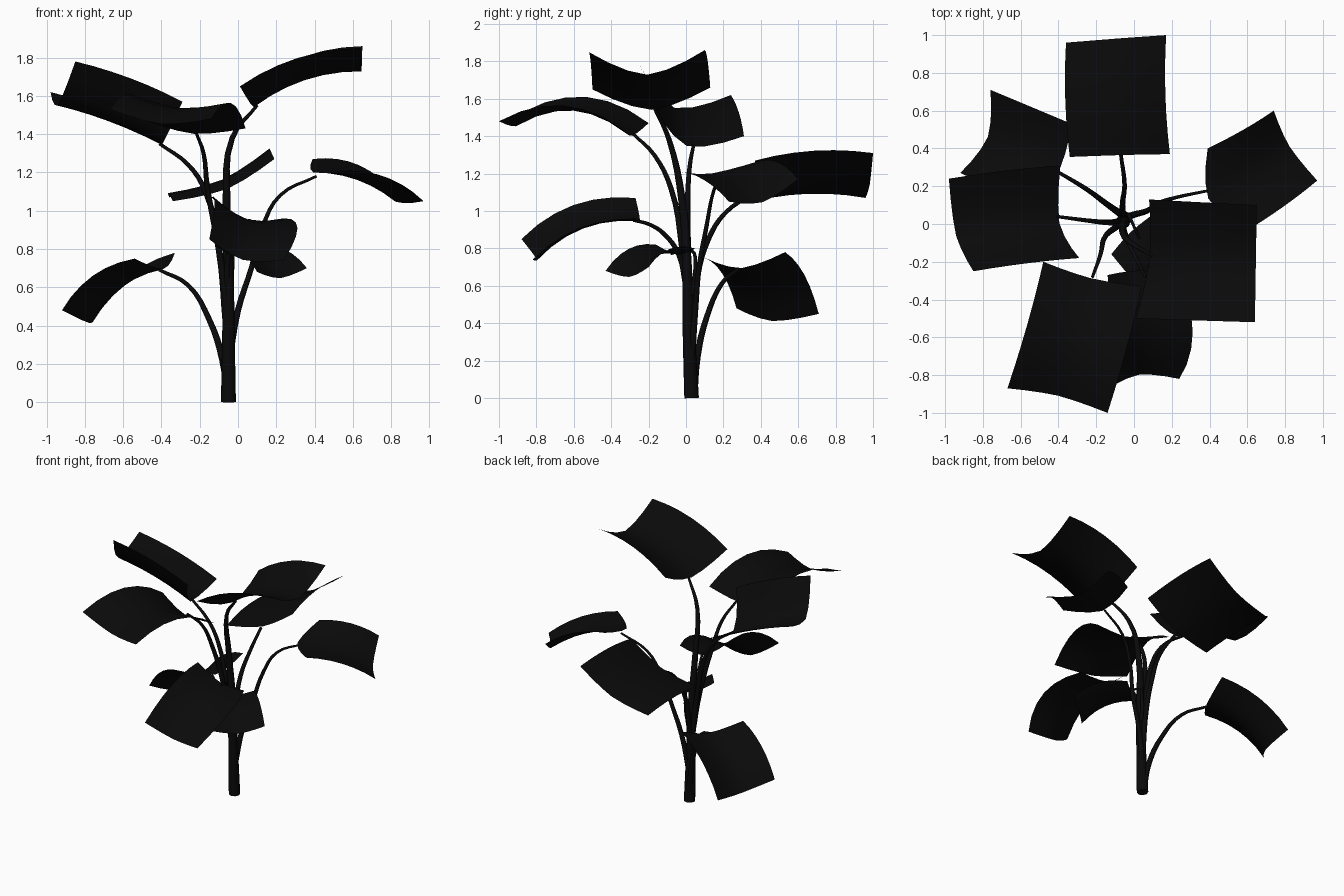
import bpy
from mathutils import Vector

if "Cube" in bpy.data.objects:
    bpy.data.objects.remove(bpy.data.objects["Cube"])

mat = bpy.data.materials.new("dark")
mat.diffuse_color = (0.003, 0.003, 0.003, 1)
mat.use_nodes = True
mat.node_tree.nodes["Principled BSDF"].inputs["Base Color"].default_value = mat.diffuse_color


def leaf(name, nl, nr, fl, fr, sag, arch, near=0, far=0, bulge=0, nu=6, nv=6):
    """Curved card: near/far corners, valley along the midrib, arch along the length.
    near/far push the middle of each end along the leaf, bulge widens the right edge."""
    nl, nr, fl, fr = map(Vector, (nl, nr, fl, fr))
    n = (fr - nl).cross(fl - nr).normalized()
    if n.z < 0:
        n = -n
    length = (fl + fr - nl - nr).normalized()
    across = (nr - nl).normalized()
    verts, faces = [], []
    for j in range(nv + 1):
        v = j / nv
        for i in range(nu + 1):
            u = i / nu
            p = nl.lerp(nr, u).lerp(fl.lerp(fr, u), v)
            valley = 1 - abs(2 * u - 1) ** 1.5
            hump = 4 * v * (1 - v)
            verts.append(p + n * (arch * hump - sag * valley)
                         + length * valley * (far * v - near * (1 - v))
                         + across * bulge * u * u * hump)
    w = nu + 1
    for j in range(nv):
        for i in range(nu):
            a = j * w + i
            faces.append((a, a + 1, a + w + 1, a + w))
    me = bpy.data.meshes.new(name)
    me.from_pydata(verts, [], faces)
    me.shade_smooth()
    me.materials.append(mat)
    ob = bpy.data.objects.new(name, me)
    bpy.context.collection.objects.link(ob)


def stem(name, pts, r0, r1):
    """Tapered round stem through the given points."""
    cu = bpy.data.curves.new(name, 'CURVE')
    cu.dimensions = '3D'
    cu.bevel_depth = 1.0
    cu.bevel_resolution = 2
    cu.resolution_u = 4
    cu.use_fill_caps = True
    sp = cu.splines.new('BEZIER')
    sp.bezier_points.add(len(pts) - 1)
    for k, (bp, p) in enumerate(zip(sp.bezier_points, pts)):
        bp.co = p
        bp.handle_left_type = bp.handle_right_type = 'AUTO'
        bp.radius = r0 + (r1 - r0) * k / (len(pts) - 1)
    cu.materials.append(mat)
    bpy.context.collection.objects.link(bpy.data.objects.new(name, cu))


# Leaves, top to bottom
leaf("leaf_top_right", (.01, -.50, 1.65), (.08, .13, 1.66), (.64, -.52, 1.85), (.65, .10, 1.86), .12, .05, 0, -.04)
leaf("leaf_left", (-.29, -.18, 1.57), (-.39, .31, 1.40), (-.85, -.25, 1.78), (-.98, .24, 1.62), .16, .02, -.01, -.02)
leaf("leaf_front_left", (-.48, -.20, 1.47), (.04, -.33, 1.43), (-.67, -.87, 1.53), (-.14, -1.0, 1.48), .05, .11, -.02, -.03)
leaf("leaf_back", (-.34, .355, 1.05), (.19, .37, 1.27), (-.36, .96, 1.07), (.17, 1.0, 1.31), .05, .035)
leaf("leaf_right", (.39, .40, 1.27), (.59, -.04, 1.21), (.74, .60, 1.17), (.97, .23, 1.05), .07, .04, .09, -.01)
leaf("leaf_front", (-.14, -.27, 1.07), (.24, -.27, .96), (-.15, -.88, .85), (.24, -.82, .74), .07, .08, 0, -.03, .05)
leaf("leaf_back_left", (-.33, .53, .78), (-.54, .10, .75), (-.76, .71, .45), (-.92, .27, .48), .085, .055, 0, -.03)
leaf("leaf_small", (-.12, -.16, .82), (.10, .05, .80), (.10, -.43, .68), (.36, -.20, .70), .045, .05)

# Main stem, carrying the top leaf
stem("main_stem", [(-.05, .03, 0), (-.05, .015, .35), (-.05, .005, .7), (-.06, -.02, 1.05),
                   (-.03, -.09, 1.38), (.10, -.17, 1.55)], .039, .008)

# Side stems branching off to each leaf
stem("stem_left", [(-.06, .02, .4), (-.10, .01, .8), (-.17, .01, 1.1), (-.26, .02, 1.24), (-.41, .04, 1.35)], .02, .009)
stem("stem_front_left", [(-.06, .01, .5), (-.10, -.02, .8), (-.16, -.08, 1.12), (-.18, -.17, 1.3), (-.22, -.28, 1.41)], .02, .008)
stem("stem_back", [(-.05, .03, .3), (-.06, .06, .65), (-.06, .12, .85), (-.05, .21, .99), (-.07, .37, 1.1)], .02, .01)
stem("stem_right", [(-.05, .03, .2), (.0, .05, .48), (.07, .07, .7), (.13, .11, .92), (.22, .14, 1.08), (.41, .18, 1.18)], .02, .007)
stem("stem_front", [(-.06, .0, .6), (-.05, -.04, .77), (-.02, -.12, .88), (.02, -.2, .93), (.06, -.28, .95)], .016, .008)
stem("stem_back_left", [(-.05, .04, .02), (-.08, .06, .22), (-.15, .11, .43), (-.26, .19, .61), (-.41, .28, .69)], .022, .009)
stem("stem_small", [(-.04, .03, .55), (-.03, .05, .7), (-.02, .03, .79), (.03, -.08, .77)], .014, .006)
